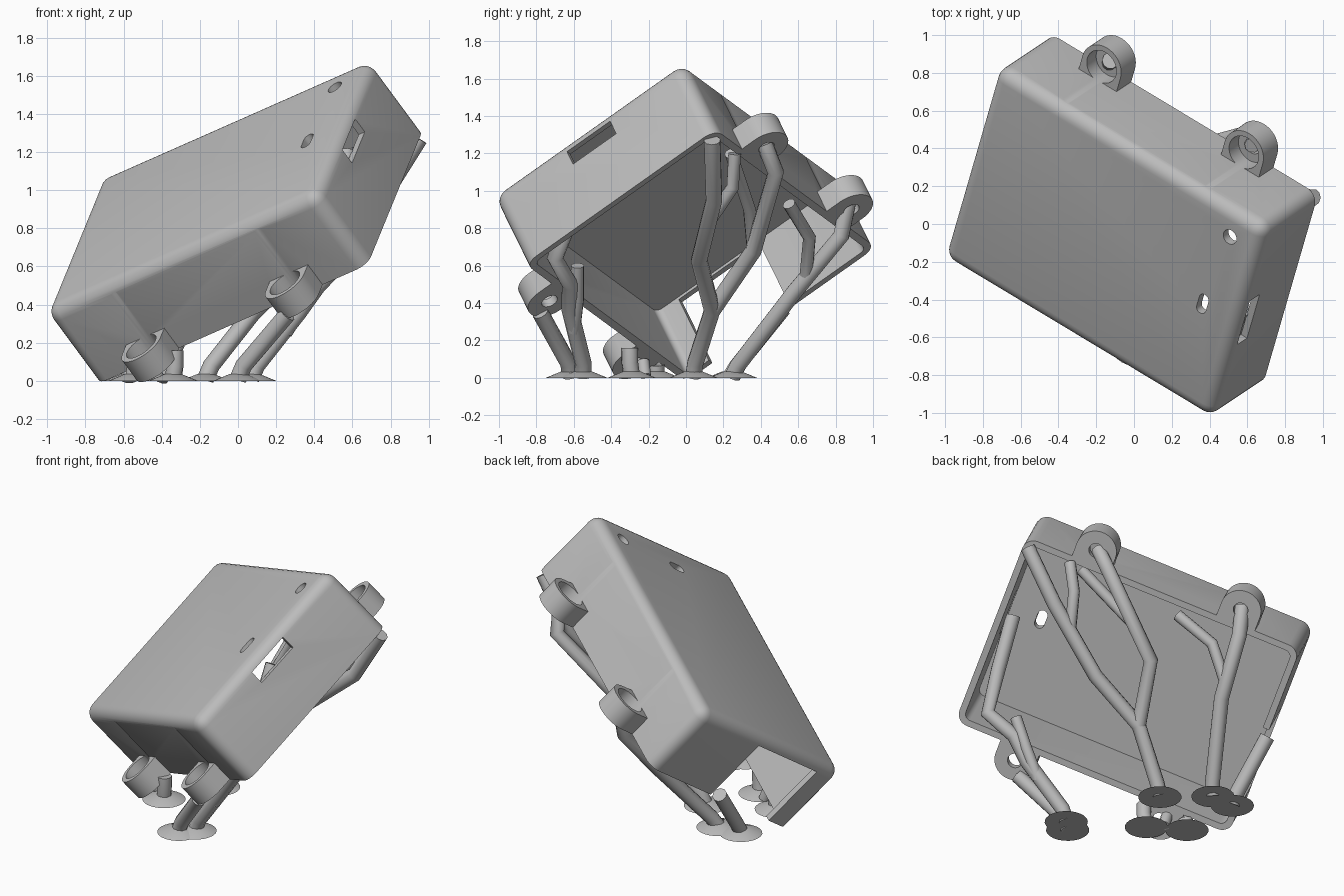
import bpy, bmesh, math
from mathutils import Vector, Matrix

cube = bpy.data.objects.get("Cube")
if cube:
    bpy.data.objects.remove(cube, do_unlink=True)

grey = bpy.data.materials.new("light_grey")
grey.use_nodes = True
grey.diffuse_color = (0.5, 0.5, 0.5, 1)
grey.node_tree.nodes["Principled BSDF"].inputs["Base Color"].default_value = (0.5, 0.5, 0.5, 1)

# Tilted frame of the case: length, width and lid normal
u = Vector((0.801, -0.482, 0.354)).normalized()
v = Vector((0.227, 0.796, 0.56))
v = (v - u * v.dot(u)).normalized()
n = u.cross(v)
frame = Matrix((u, v, n)).transposed().to_4x4()
frame.translation = (-0.162, -0.107, 1.027)

L, W, H, WALL = 0.89, 0.64, 0.50, 0.04   # half length, half width, depth, wall
EAR_X, EAR_Y, EAR_R = 0.47, 0.73, 0.125


def add_object(name, bm, matrix=None):
    bmesh.ops.recalc_face_normals(bm, faces=bm.faces)
    mesh = bpy.data.meshes.new(name)
    bm.to_mesh(mesh)
    bm.free()
    obj = bpy.data.objects.new(name, mesh)
    bpy.context.collection.objects.link(obj)
    mesh.materials.append(grey)
    if matrix:
        obj.matrix_world = matrix
    return obj


def box(name, lo, hi, radius=0, round_top=False):
    """Box with rounded uprights and, if asked, a rounded top rim."""
    lo, hi = Vector(lo), Vector(hi)
    bm = bmesh.new()
    bmesh.ops.create_cube(bm, size=1)
    for p in bm.verts:
        p.co = (lo + hi) / 2 + p.co * (hi - lo)
    if radius:
        edges = []
        for e in bm.edges:
            za, zb = (p.co.z for p in e.verts)
            upright = abs(za - zb) > 0.01
            if upright or (round_top and min(za, zb) > hi.z - 0.01):
                edges.append(e)
        bmesh.ops.bevel(bm, geom=edges, offset=radius, segments=6,
                        profile=0.5, affect='EDGES')
    return add_object(name, bm, frame)


def prism(name, points, low, high):
    """Outline in the lid plane, extruded along the lid normal."""
    bm = bmesh.new()
    face = bm.faces.new([bm.verts.new((x, y, low)) for x, y in points])
    grown = bmesh.ops.extrude_face_region(bm, geom=[face])
    for p in grown["geom"]:
        if isinstance(p, bmesh.types.BMVert):
            p.co.z = high
    return add_object(name, bm, frame)


def arc(cx, cy, r, start, end, steps):
    step = math.radians(end - start) / steps
    a0 = math.radians(start)
    return [(cx + r * math.cos(a0 + i * step), cy + r * math.sin(a0 + i * step))
            for i in range(steps + 1)]


def disc(name, cx, cy, r, low, high):
    return prism(name, arc(cx, cy, r, 0, 360, 32)[:-1], low, high)


def smooth(obj):
    bpy.ops.object.select_all(action='DESELECT')
    obj.select_set(True)
    bpy.context.view_layer.objects.active = obj
    bpy.ops.object.shade_smooth_by_angle(angle=math.radians(35))


# Case shell and its cutters
case = box("case", (-L, -W, -H), (L, W, 0), 0.075, True)
unions, cutters = [], []
cutters.append(box("cavity", (-L + WALL, -W + WALL, -H - 0.1),
                   (L - WALL, W - WALL, -0.05), 0.04))
cutters.append(box("side_opening", (-1, -0.46, -H - 0.1), (-0.8, 0.08, -0.065)))
cutters.append(box("port_slot", (0.8, -0.155, -0.15), (1, 0.135, -0.06)))
cutters.append(disc("round_hole", 0.70, 0.473, 0.042, -0.2, 0.1))
stadium = arc(0.655, 0.03, 0.03, 0, 180, 12) + arc(0.655, -0.03, 0.03, 180, 360, 12)
cutters.append(prism("lid_slot", stadium, -0.2, 0.1))

# Four screw ears with counterbore and through hole
for sx in (-1, 1):
    for sy in (-1, 1):
        x, y, root = sx * EAR_X, sy * EAR_Y, sy * 0.62
        rim = arc(x, y, EAR_R, 0, 180 * sy, 20)
        outline = rim + [(x - EAR_R, root), (x + EAR_R, root)]
        unions.append(prism("ear", outline, -H, -0.36))
        cutters.append(disc("counterbore", x, y, 0.094, -0.45, 0.1))
        cutters.append(disc("screw_hole", x, y, 0.045, -0.6, -0.4))

for tools, mode in ((unions, 'UNION'), (cutters, 'DIFFERENCE')):
    for tool in tools:
        mod = case.modifiers.new(tool.name, 'BOOLEAN')
        mod.operation, mod.solver, mod.object = mode, 'EXACT', tool
        tool.hide_render = True

# Bake the booleans and drop the helpers
deps = bpy.context.evaluated_depsgraph_get()
baked = bpy.data.meshes.new_from_object(case.evaluated_get(deps))
case.modifiers.clear()
case.data = baked
for tool in unions + cutters:
    bpy.data.objects.remove(tool, do_unlink=True)
smooth(case)


def strut(name, points, r=0.045):
    """Bent round strut along a path."""
    curve = bpy.data.curves.new(name, 'CURVE')
    curve.dimensions = '3D'
    curve.bevel_depth, curve.bevel_resolution = r, 3
    curve.use_fill_caps = True
    line = curve.splines.new('POLY')
    line.points.add(len(points) - 1)
    for p, co in zip(line.points, points):
        p.co = (*co, 1)
    obj = bpy.data.objects.new(name, curve)
    bpy.context.collection.objects.link(obj)
    curve.materials.append(grey)


def foot(x, y, r=0.13):
    """Flared disc on the ground."""
    bm = bmesh.new()
    bmesh.ops.create_cone(bm, cap_ends=True, segments=24, radius1=r, radius2=0.045,
                          depth=0.035, matrix=Matrix.Translation((x, y, 0.0175)))
    smooth(add_object("foot", bm))


# Trunks rising to the back ears and the high corner
fork = (0.08, 0.14, 0.36)
foot(-0.17, 0.04)
strut("high_trunk", [(-0.17, 0.04, 0.01), (-0.14, 0.05, 0.08), fork,
                     (0.36, 0.07, 0.63), (0.75, 0.15, 0.95), (0.95, 0.14, 1.27)])
strut("high_ear_trunk", [fork, (0.17, 0.36, 0.68), (0.61, 0.48, 1.1), (0.63, 0.42, 1.25)])
strut("inner_branch", [(0.17, 0.36, 0.68), (0.30, 0.34, 0.9), (0.62, 0.24, 1.2)], 0.035)
strut("corner_branch", [(0.6, 0.12, 0.83), (0.68, 0.25, 1.02), (0.72, 0.26, 1.2)], 0.035)
foot(-0.41, 0.25)
strut("back_ear_trunk", [(-0.41, 0.25, 0.01), (-0.38, 0.28, 0.07), (-0.2, 0.58, 0.46),
                         (-0.13, 0.83, 0.76), (-0.124, 0.866, 0.94)])
strut("back_branch", [(-0.18, 0.64, 0.53), (-0.06, 0.66, 0.75), (0.12, 0.55, 0.93)], 0.035)
foot(-0.57, 0.24)
strut("side_trunk", [(-0.57, 0.24, 0.01), (-0.57, 0.27, 0.06), (-0.61, 0.52, 0.37)])

# Trunks rising to the front ear and the port slot
foot(0.0, -0.62)
strut("front_ear_trunk", [(0.0, -0.62, 0.01), (0.03, -0.63, 0.08), (0.26, -0.78, 0.35)])
foot(0.07, -0.55)
strut("port_trunk", [(0.07, -0.55, 0.01), (0.1, -0.55, 0.08), (0.32, -0.62, 0.36),
                     (0.42, -0.62, 0.5), (0.56, -0.70, 0.64), (0.56, -0.6, 0.9),
                     (0.57, -0.45, 1.2)])
strut("front_branch", [(0.25, -0.6, 0.25), (0.36, -0.58, 0.42), (0.44, -0.58, 0.6)], 0.035)

# Short stubs under the low corner
foot(-0.34, -0.29)
strut("low_ear_stub", [(-0.34, -0.29, 0.01), (-0.33, -0.3, 0.08), (-0.33, -0.3, 0.16)])
foot(-0.55, -0.16)
strut("low_edge_stub", [(-0.55, -0.16, 0.01), (-0.54, -0.16, 0.07)])
strut("low_side_stub", [(-0.42, -0.22, 0.01), (-0.45, -0.23, 0.09)], 0.035)
